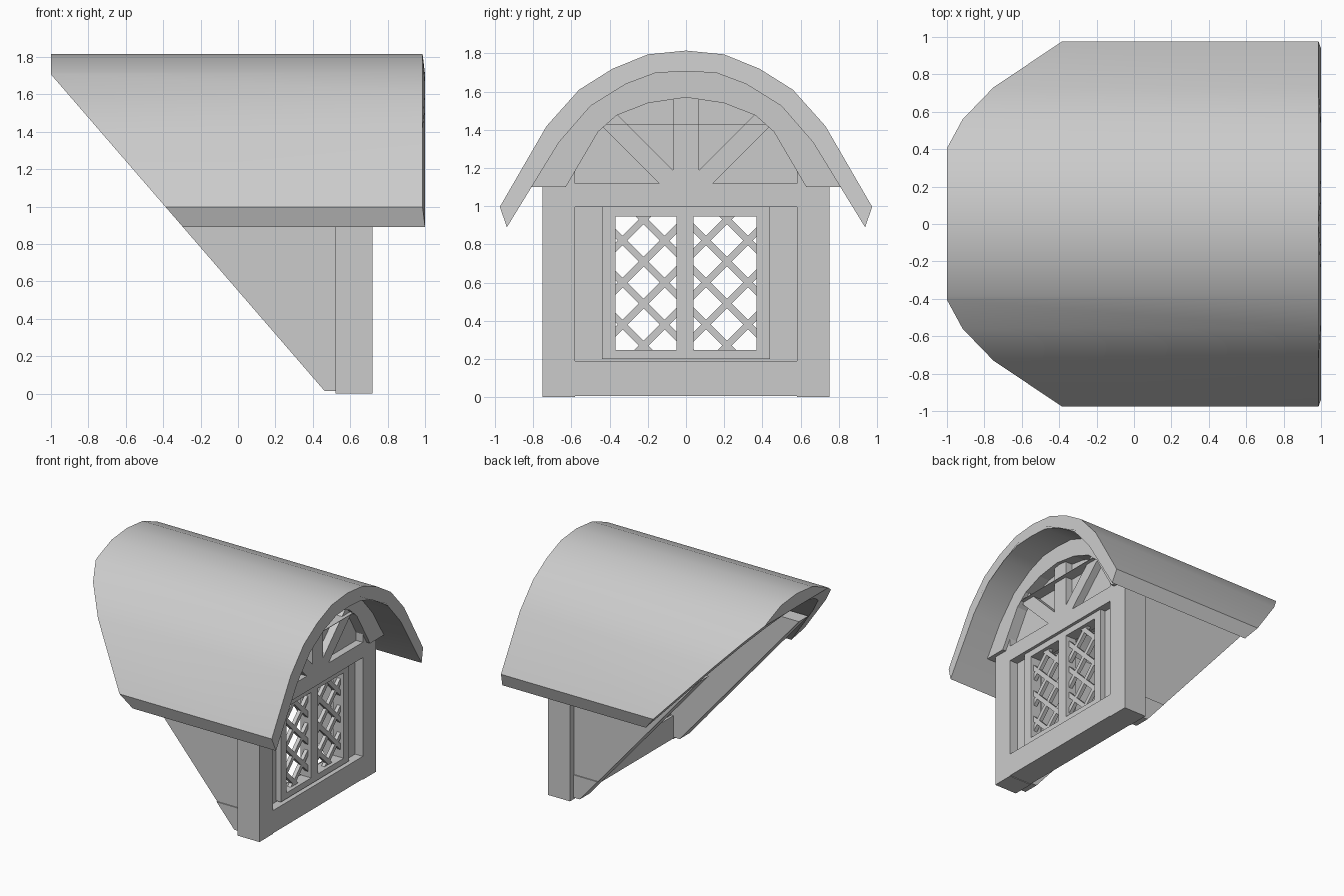
import bpy, bmesh
from mathutils import Vector

cube = bpy.data.objects.get("Cube")
if cube:
    bpy.data.objects.remove(cube, do_unlink=True)

grey = bpy.data.materials.new("plain_grey")
grey.use_nodes = True
grey.diffuse_color = (0.6, 0.6, 0.6, 1)
grey.node_tree.nodes["Principled BSDF"].inputs["Base Color"].default_value = (0.6, 0.6, 0.6, 1)

# The main roof slope that the whole dormer is cut against
SLOPE_POINT = Vector((0, 0, 0.55))
SLOPE_NORMAL = Vector((-1.157, 0, -1)).normalized()


def finish(name, bm):
    bmesh.ops.recalc_face_normals(bm, faces=bm.faces)
    mesh = bpy.data.meshes.new(name)
    bm.to_mesh(mesh)
    bm.free()
    mesh.materials.append(grey)
    obj = bpy.data.objects.new(name, mesh)
    bpy.context.collection.objects.link(obj)
    return obj


def add_prism(bm, points, x0, x1):
    """Extrude a (y, z) outline along x."""
    face = bm.faces.new([bm.verts.new((x0, y, z)) for y, z in points])
    ext = bmesh.ops.extrude_face_region(bm, geom=[face])
    moved = [v for v in ext["geom"] if isinstance(v, bmesh.types.BMVert)]
    bmesh.ops.translate(bm, verts=moved, vec=(x1 - x0, 0, 0))


def prism(name, points, x0, x1, sloped=False):
    bm = bmesh.new()
    add_prism(bm, points, x0, x1)
    if sloped:
        geom = bm.verts[:] + bm.edges[:] + bm.faces[:]
        bmesh.ops.bisect_plane(bm, geom=geom, plane_co=SLOPE_POINT,
                               plane_no=SLOPE_NORMAL, clear_outer=True)
        rim = [e for e in bm.edges if e.is_boundary]
        bmesh.ops.holes_fill(bm, edges=rim, sides=0)
    return finish(name, bm)


def rect(y0, y1, z0, z1):
    return [(y0, z0), (y1, z0), (y1, z1), (y0, z1)]


def mirrored(half):
    """Complete a half outline that runs from the +y foot to the crown."""
    return half + [(-y, z) for y, z in reversed(half[:-1])]


def flip(points, side):
    return [(side * y, z) for y, z in points]


roof_outer = mirrored([(0.975, 0.997), (0.73, 1.42), (0.56, 1.61), (0.385, 1.72), (0.2, 1.795), (0, 1.815)])
roof_inner = mirrored([(0.938, 0.89), (0.665, 1.335), (0.5, 1.525), (0.315, 1.64), (0.16, 1.698), (0, 1.707)])
arch_outer = [(0.81, 1.1)] + roof_inner[1:-1] + [(-0.81, 1.1)]
arch_inner = mirrored([(0.63, 1.1), (0.46, 1.39), (0.365, 1.475), (0.2, 1.54), (0, 1.57)])

# Curved roof shell, its outer rim set back a little from the inner rim
roof = prism("curved_roof", roof_outer + roof_inner[::-1], -1, 1, sloped=True)
for v in roof.data.vertices:
    if v.co.x > 0.99 and any(abs(v.co.y - y) + abs(v.co.z - z) < 0.001 for y, z in roof_outer):
        v.co.x -= 0.013
bpy.context.view_layer.objects.active = roof
roof.select_set(True)
bpy.ops.object.shade_smooth_by_angle(angle=0.6)
roof.select_set(False)

# Arched trim under the roof, with a thin tie plate across it
prism("arch_trim", arch_outer + arch_inner[::-1], 0.6, 0.75)
prism("arch_tie_plate", rect(-0.43, 0.43, 1.428, 1.432), 0.6, 0.75)

# Side walls and posts
for side, word in ((1, "back"), (-1, "front")):
    prism(word + "_side_wall", flip(rect(0.58, 0.70, 0.2, 1.26), side), -0.8, 0.53, sloped=True)
    prism(word + "_wall_foot", flip(rect(0.58, 0.708, 0.015, 0.2), side), 0.2, 0.53, sloped=True)
    prism(word + "_post", flip([(0.58, 0), (0.752, 0), (0.752, 1.18), (0.68, 1.3), (0.58, 1.3)], side), 0.52, 0.72)
    prism(word + "_jamb", flip(rect(0.43, 0.585, 0.19, 1.0), side), 0.54, 0.65)

# Cross pieces of the front wall
prism("sill_beam", rect(-0.58, 0.58, 0.005, 0.19), 0.52, 0.72)
prism("lintel", rect(-0.58, 0.58, 0.995, 1.12), 0.52, 0.72)
prism("sill_strip", rect(-0.44, 0.44, 0.185, 0.202), 0.54, 0.65)

# Fan window: back panel and spokes
prism("fan_panel", arch_inner, 0.64, 0.66)
prism("fan_spoke_middle", rect(-0.067, 0.067, 1.1, 1.6), 0.64, 0.72)
spoke = [(0, 1.12), (0.07, 1.05), (0.46, 1.44), (0.39, 1.51)]
for side, word in ((1, "back"), (-1, "front")):
    prism("fan_spoke_" + word, flip(spoke, side), 0.64, 0.72)

# Casement frame
bm = bmesh.new()
for y0, y1 in ((-0.44, -0.37), (-0.05, 0.04), (0.37, 0.44)):
    add_prism(bm, rect(y0, y1, 0.2, 1.0), 0.60, 0.695)
for z0, z1 in ((0.2, 0.248), (0.945, 1.0)):
    for y0, y1 in ((-0.37, -0.05), (0.04, 0.37)):
        add_prism(bm, rect(y0, y1, z0, z1), 0.60, 0.695)
finish("casement_frame", bm)


# Diagonal lattice, clipped to each pane
def lattice(name, yc, y0, y1, z0, z1):
    bm = bmesh.new()
    half = 0.025
    for lean in (1, -1):
        for k in range(-3, 4):
            zc = 0.71 + 0.22 * k
            ends = [(y, zc + lean * (y - yc)) for y in (yc - 0.5, yc + 0.5)]
            (ya, za), (yb, zb) = ends
            x = 0.635 if lean > 0 else 0.637
            add_prism(bm, [(ya, za - half), (yb, zb - half), (yb, zb + half), (ya, za + half)], x, x + 0.03)
    for co, no in (((0, y0, 0), (0, -1, 0)), ((0, y1, 0), (0, 1, 0)),
                   ((0, 0, z0), (0, 0, -1)), ((0, 0, z1), (0, 0, 1))):
        geom = bm.verts[:] + bm.edges[:] + bm.faces[:]
        bmesh.ops.bisect_plane(bm, geom=geom, plane_co=co, plane_no=no, clear_outer=True)
    finish(name, bm)


lattice("front_pane_lattice", -0.222, -0.375, -0.045, 0.24, 0.95)
lattice("back_pane_lattice", 0.215, 0.035, 0.375, 0.24, 0.95)
